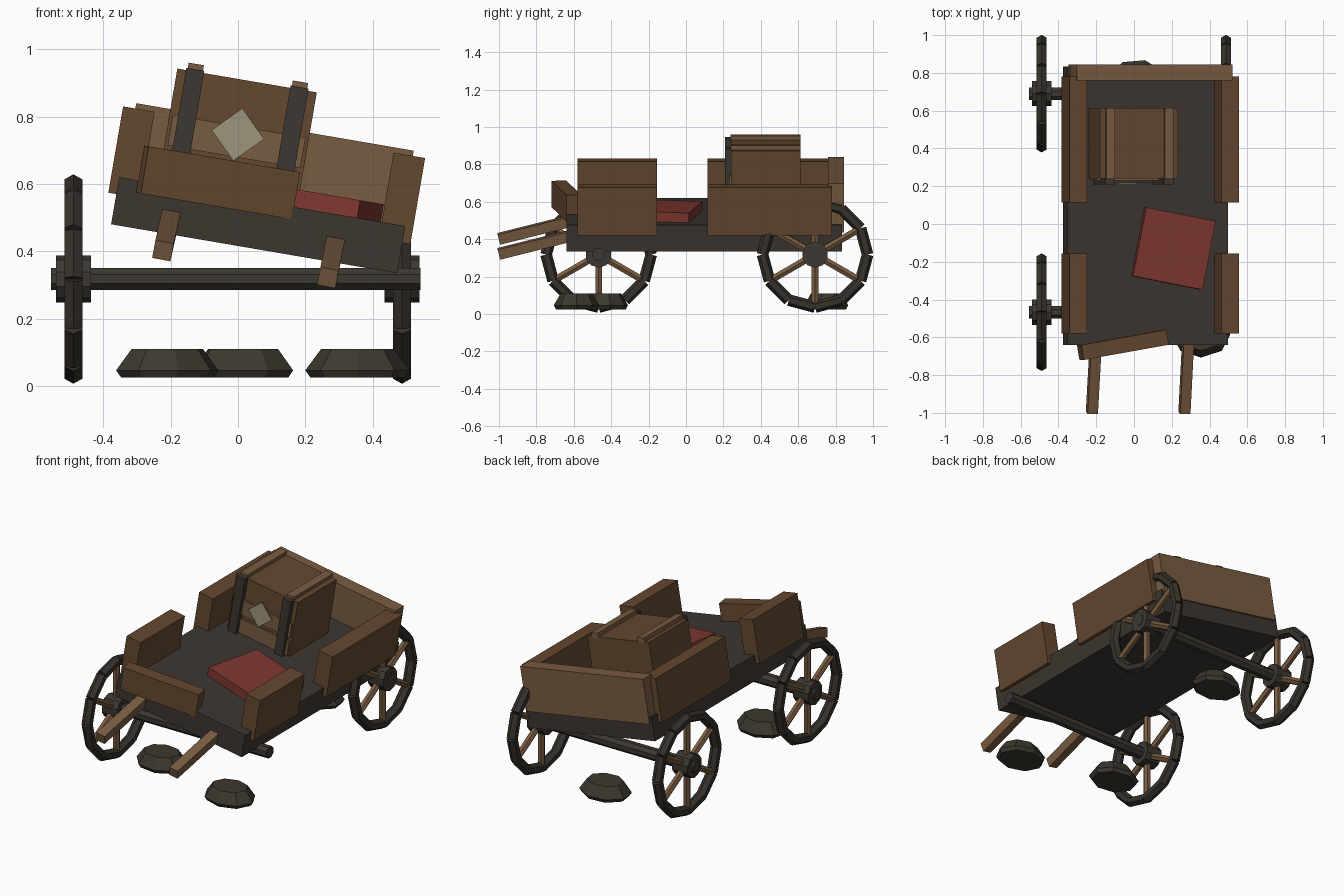
import bpy, bmesh, math
from mathutils import Matrix, Vector

if "Cube" in bpy.data.objects:
    bpy.data.objects.remove(bpy.data.objects["Cube"])


def material(name, hexcode):
    lin = []
    for i in (0, 2, 4):
        c = int(hexcode[i:i + 2], 16) / 255
        lin.append(c / 12.92 if c <= 0.04045 else ((c + 0.055) / 1.055) ** 2.4)
    m = bpy.data.materials.new(name)
    m.diffuse_color = (*lin, 1)
    m.use_nodes = True
    m.node_tree.nodes["Principled BSDF"].inputs["Base Color"].default_value = m.diffuse_color
    return m


BROWN = material("brown wood", "64482f")
LIGHT = material("light wood", "785c41")
DARK = material("dark bed wood", "3d3630")
IRON = material("dark iron", "3c3731")
RIM = material("rim wood", "36312a")
STONE = material("dark stone", "3d382f")
RED = material("faded red", "7e372f")
TAG = material("pale tag", "9d957d")

# The whole wagon body leans toward +x
LEAN = math.radians(9.7)
BODY = Matrix.Translation((0.06, 0, 0.478)) @ Matrix.Rotation(LEAN, 4, 'Y')


def finish(name, bm, mat):
    bmesh.ops.recalc_face_normals(bm, faces=bm.faces)
    me = bpy.data.meshes.new(name)
    bm.to_mesh(me)
    bm.free()
    me.materials.append(mat)
    ob = bpy.data.objects.new(name, me)
    bpy.context.collection.objects.link(ob)
    return ob


def box(name, xr, yr, zr, mat, rot=None):
    """Box given by ranges in the leaning body frame."""
    mid = Vector([(r[0] + r[1]) / 2 for r in (xr, yr, zr)])
    size = [r[1] - r[0] for r in (xr, yr, zr)]
    bm = bmesh.new()
    bmesh.ops.create_cube(bm, size=1, matrix=BODY @ Matrix.Translation(mid)
                          @ (rot or Matrix()) @ Matrix.Diagonal((*size, 1)))
    return finish(name, bm, mat)


def rod(bm, p, q, r, n, ref, r2=None):
    """Add an n-sided rod from p to q with one corner toward ref."""
    p, q = Vector(p), Vector(q)
    z = (q - p).normalized()
    ref = Vector(ref)
    y = (ref - z * ref.dot(z)).normalized()
    m = Matrix((y.cross(z), y, z)).transposed().to_4x4()
    m.translation = (p + q) / 2
    bmesh.ops.create_cone(bm, cap_ends=True, segments=n, radius1=r,
                          radius2=r if r2 is None else r2,
                          depth=(q - p).length, matrix=m)


# Bed and boards
box("bed", (-0.431, 0.431), (-0.64, 0.835), (-0.071, 0.071), DARK)
for side, s in (("left", -1), ("right", 1)):
    xr = sorted((s * 0.36, s * 0.455))
    box(side + "_front_board", xr, (-0.58, -0.155), (0.02, 0.28), BROWN)
    box(side + "_rear_board", xr, (0.115, 0.78), (0.02, 0.28), BROWN)
box("tailboard", (-0.418, 0.418), (0.76, 0.845), (0.03, 0.296), LIGHT)
box("loose_front_board", (-0.37, 0.093), (-0.68, -0.6), (0.034, 0.176), BROWN,
    Matrix.Rotation(math.radians(10), 4, 'Z'))

# Folded red cloth lying on the bed
box("red_cloth", (-0.055, 0.325), (-0.315, 0.055), (0.07, 0.124), RED,
    Matrix.Rotation(math.radians(-11), 4, 'Z'))

# Crate with battens, straps, planks and a tag
CU = -0.105
box("crate", (CU - 0.21, CU + 0.21), (0.24, 0.613), (0.07, 0.418), BROWN)
for side, s in (("left", -1), ("right", 1)):
    u = CU + s * 0.157
    box("crate_batten_" + side, (u - 0.023, u + 0.023), (0.237, 0.613),
        (0.41, 0.441), LIGHT)
    box("crate_strap_" + side, (u - 0.027, u + 0.027), (0.208, 0.242),
        (0.07, 0.425), IRON)
for i, zr in enumerate(((0.075, 0.165), (0.188, 0.28))):
    box("crate_plank_%d" % i, (CU - 0.2, CU + 0.2), (0.23, 0.242), zr, LIGHT)
box("crate_tag", (CU - 0.056, CU + 0.056), (0.212, 0.22), (0.199, 0.311), TAG,
    Matrix.Rotation(math.radians(45), 4, 'Y'))

# Broken pulling shafts
diag = LEAN + math.pi / 4
for side, p, q in (("left", (-0.223, -1, 0.402), (-0.198, -0.55, 0.515)),
                   ("right", (0.267, -1, 0.322), (0.29, -0.55, 0.435))):
    bm = bmesh.new()
    rod(bm, p, q, 0.039, 4, (math.sin(diag), 0, math.cos(diag)))
    finish(side + "_shaft", bm, LIGHT)

# Axles
WZ = 0.318
for name, y in (("front", -0.467), ("rear", 0.69)):
    bm = bmesh.new()
    rod(bm, (-0.555, y, WZ), (0.542, y, WZ), 0.036, 8,
        (0, math.sin(math.pi / 8), math.cos(math.pi / 8)))
    finish(name + "_axle", bm, IRON)


def wheel(name, x, y):
    c = Vector((x, y, WZ))

    def ray(deg):
        a = math.radians(deg)
        return Vector((0, math.cos(a), math.sin(a)))
    rim, spokes, hub = bmesh.new(), bmesh.new(), bmesh.new()
    for k in range(12):
        rod(rim, c + ray(30 * k) * 0.281, c + ray(30 * k + 30) * 0.281,
            0.031, 6, ray(30 * k + 15))
    for k in range(6):
        d = ray(30 + 60 * k)
        rod(spokes, c + d * 0.04, c + d * 0.275, 0.021, 6, (1, 0, 0))
    rod(hub, c - Vector((0.052, 0, 0)), c + Vector((0.052, 0, 0)), 0.07, 10,
        (0, 0, 1))
    finish(name + "_rim", rim, RIM)
    finish(name + "_spokes", spokes, LIGHT)
    finish(name + "_hub", hub, IRON)


# Three wheels remain; the front right one is missing
wheel("front_left_wheel", -0.489, -0.467)
wheel("rear_left_wheel", -0.489, 0.69)
wheel("rear_right_wheel", 0.487, 0.69)

# Flat faceted stones
for i, (x, y, turn) in enumerate(((-0.21, -0.43, 0.2), (0.015, 0.75, 0.5),
                                  (0.355, -0.585, 0.0))):
    bm = bmesh.new()
    rings = []
    for f, z in ((0.9, 0.025), (1.0, 0.047), (0.7, 0.11)):
        rings.append([bm.verts.new((
            x + 0.155 * f * math.cos(turn + k * math.tau / 8),
            y + 0.122 * f * math.sin(turn + k * math.tau / 8), z))
            for k in range(8)])
    for lo, hi in zip(rings, rings[1:]):
        for k in range(8):
            j = (k + 1) % 8
            bm.faces.new((lo[k], lo[j], hi[j], hi[k]))
    bm.faces.new(rings[0][::-1])
    bm.faces.new(rings[-1])
    finish("stone_%d" % i, bm, STONE)
